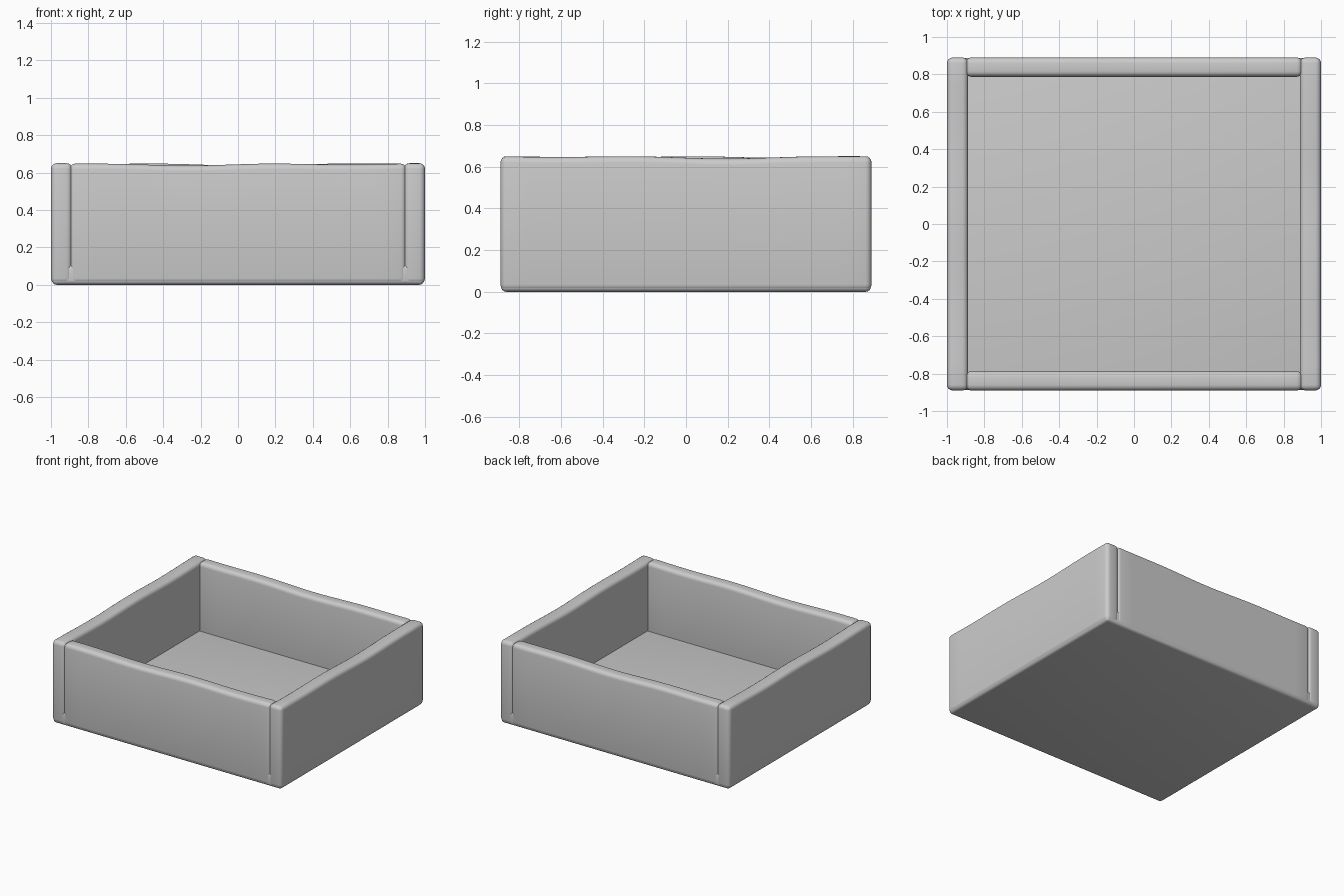
import bpy, bmesh, math
from mathutils import Vector

if "Cube" in bpy.data.objects:
    bpy.data.objects.remove(bpy.data.objects["Cube"])


def slab(name, lo, hi, bevel, wobble=0.0, phase=0.0):
    """Soft-edged board with an optional slightly uneven top edge."""
    lo, hi = Vector(lo), Vector(hi)
    size, mid = hi - lo, (lo + hi) / 2
    axis = 0 if size.x > size.y else 1
    bm = bmesh.new()
    bmesh.ops.create_cube(bm, size=1)
    for v in bm.verts:
        v.co = Vector(v.co[i] * size[i] + mid[i] for i in range(3))
    bmesh.ops.bevel(bm, geom=bm.edges[:], offset=bevel, segments=4,
                    profile=0.5, affect='EDGES')
    # loop cuts along the length so the rim can undulate
    if wobble:
        for k in range(1, 16):
            co = mid.copy()
            co[axis] = lo[axis] + bevel + (size[axis] - 2 * bevel) * k / 16
            no = Vector((0, 0, 0))
            no[axis] = 1
            bmesh.ops.bisect_plane(bm, geom=bm.verts[:] + bm.edges[:] + bm.faces[:],
                                   plane_co=co, plane_no=no)
        for v in bm.verts:
            if v.co.z > mid.z:
                t = (v.co[axis] - lo[axis]) / size[axis]
                dip = 0.5 + 0.5 * math.sin(t * 11 + phase)
                v.co.z -= wobble * dip * math.sin(math.pi * t)
    me = bpy.data.meshes.new(name)
    bm.to_mesh(me)
    bm.free()
    ob = bpy.data.objects.new(name, me)
    bpy.context.collection.objects.link(ob)
    bpy.ops.object.select_all(action='DESELECT')
    ob.select_set(True)
    bpy.context.view_layer.objects.active = ob
    bpy.ops.object.shade_smooth_by_angle(angle=math.radians(40))


# base board
slab("floor", (-0.995, -0.887, 0.0), (0.995, 0.887, 0.11), 0.025)

# side boards run the full depth, front and back fit between them
for name, s in (("left_wall", -1), ("right_wall", 1)):
    x0, x1 = sorted((s * 0.887, s * 1.0))
    slab(name, (x0, -0.89, 0.005), (x1, 0.89, 0.65), 0.03, 0.012, s)
for name, s in (("front_wall", -1), ("back_wall", 1)):
    y0, y1 = sorted((s * 0.787, s * 0.89))
    slab(name, (-0.9, y0, 0.005), (0.9, y1, 0.648), 0.03, 0.012, 2 * s)
